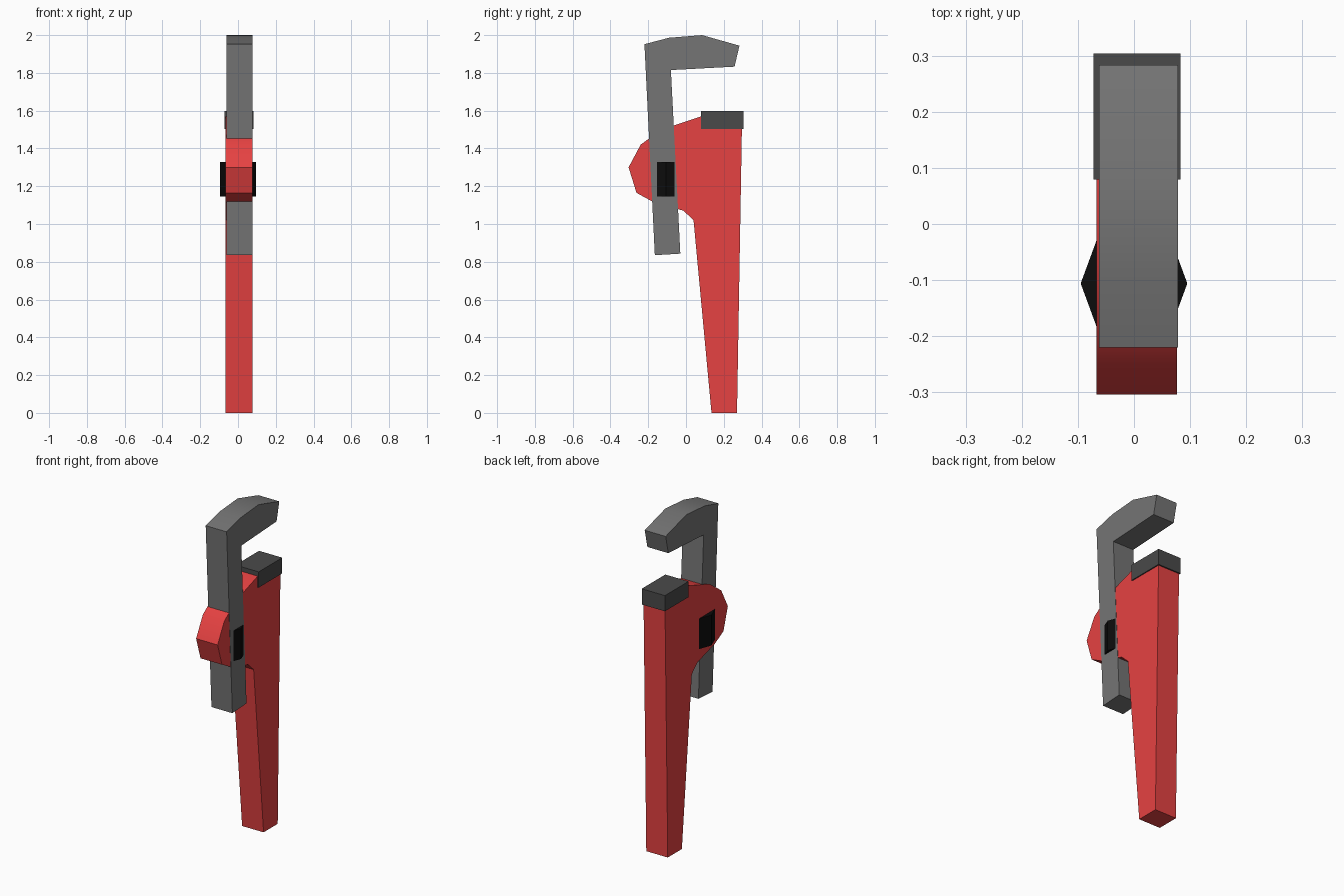
import bpy, bmesh
from math import sin, cos, pi, radians

if "Cube" in bpy.data.objects:
    bpy.data.objects.remove(bpy.data.objects["Cube"])


def paint(name, color):
    mat = bpy.data.materials.new(name)
    mat.diffuse_color = (*color, 1.0)
    mat.use_nodes = True
    mat.node_tree.nodes["Principled BSDF"].inputs["Base Color"].default_value = mat.diffuse_color
    return mat


def prism(name, outline, offset, mat):
    """Extrude a flat outline by an offset; soften only the shallow bends."""
    bm = bmesh.new()
    face = bm.faces.new([bm.verts.new(p) for p in outline])
    ext = bmesh.ops.extrude_face_region(bm, geom=[face])
    verts = [v for v in ext["geom"] if isinstance(v, bmesh.types.BMVert)]
    bmesh.ops.translate(bm, verts=verts, vec=offset)
    bmesh.ops.recalc_face_normals(bm, faces=bm.faces[:])
    mesh = bpy.data.meshes.new(name)
    bm.to_mesh(mesh)
    bm.free()
    mesh.materials.append(mat)
    obj = bpy.data.objects.new(name, mesh)
    bpy.context.collection.objects.link(obj)
    bpy.ops.object.select_all(action='DESELECT')
    bpy.context.view_layer.objects.active = obj
    obj.select_set(True)
    bpy.ops.object.shade_smooth_by_angle(angle=radians(30))
    return obj


def slab(name, profile, x0, x1, mat):
    """Side profile in (y, z), running from x0 to x1."""
    return prism(name, [(x0, y, z) for y, z in profile], (x1 - x0, 0, 0), mat)


red = paint("red_paint", (0.79, 0.054, 0.054))
steel = paint("steel", (0.178, 0.178, 0.178))
dark = paint("dark_steel", (0.068, 0.068, 0.068))
black = paint("black", (0.0035, 0.0035, 0.0035))

# Handle flaring into the housing
slab("handle", [
    (0.135, 0), (0.27, 0), (0.297, 1.57), (0.08, 1.57), (-0.06, 1.523),
    (-0.13, 1.50), (-0.24, 1.42), (-0.304, 1.30), (-0.262, 1.165),
    (-0.18, 1.12), (-0.013, 1.07), (0.04, 1.02)], -0.067, 0.0765, red)

# Sliding hook jaw
slab("hook_jaw", [
    (-0.165, 0.835), (-0.03, 0.843), (-0.08, 1.815), (0.257, 1.833),
    (0.283, 1.944), (0.085, 2.0), (-0.09, 1.986), (-0.22, 1.952)],
    -0.062, 0.078, steel)

# Fixed lower jaw pad
slab("lower_jaw", [(0.079, 1.502), (0.304, 1.502), (0.304, 1.597), (0.079, 1.597)],
     -0.072, 0.083, dark)

# Eight-sided adjusting nut, standing upright
prism("adjusting_nut",
      [(0.095 * cos(i * pi / 4), -0.106 + 0.107 * sin(i * pi / 4), 1.145)
       for i in range(8)], (0, 0, 0.184), black)
